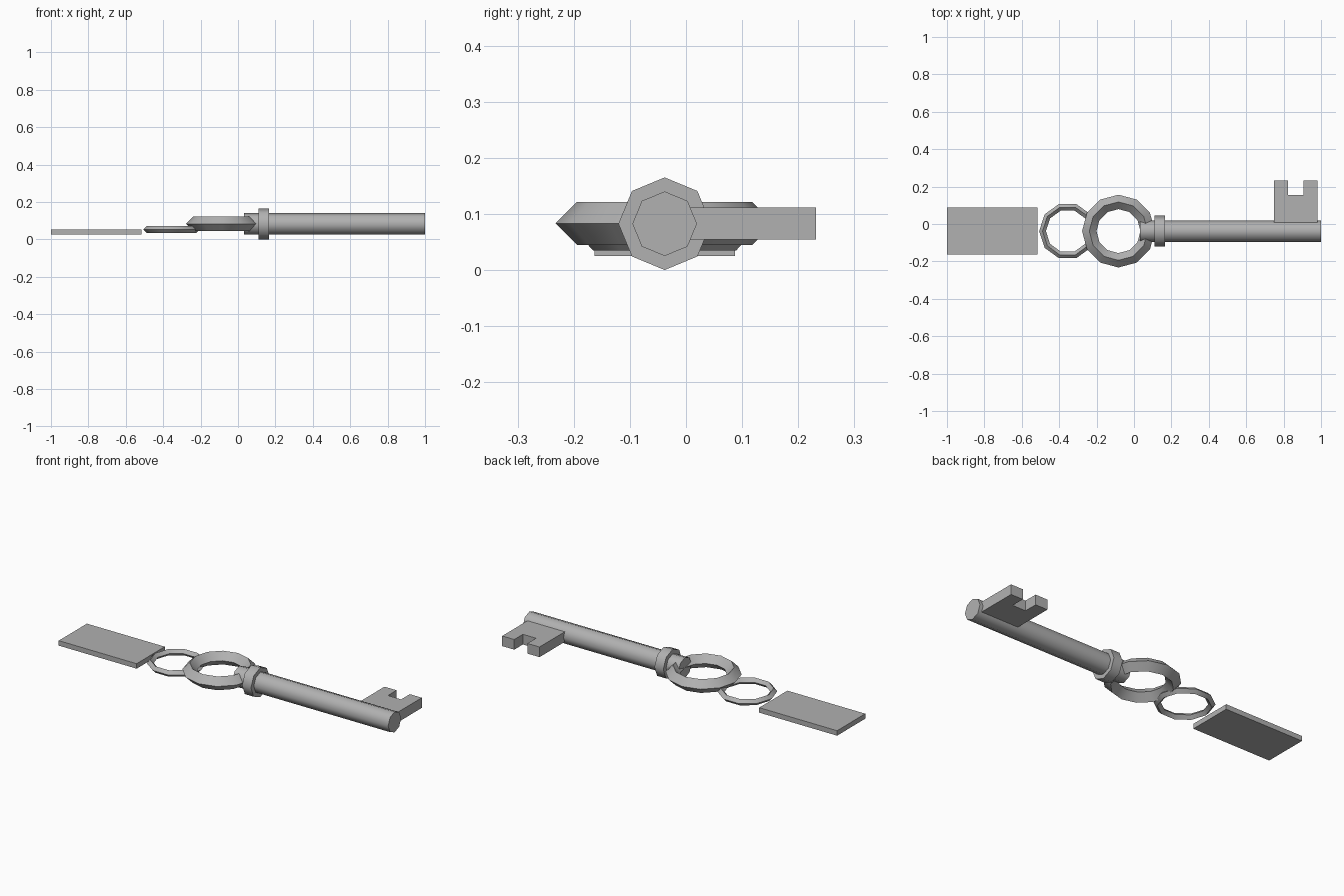
import bpy, bmesh, math

if "Cube" in bpy.data.objects:
    bpy.data.objects.remove(bpy.data.objects["Cube"])

AXIS_Y, AXIS_Z = -0.038, 0.0825

steel = bpy.data.materials.new("steel grey")
steel.diffuse_color = (0.44, 0.44, 0.44, 1)
steel.use_nodes = True
steel.node_tree.nodes["Principled BSDF"].inputs["Base Color"].default_value = steel.diffuse_color


def finish(ob, name, smooth=None):
    ob.name = name
    ob.data.materials.append(steel)
    if smooth:
        bpy.ops.object.shade_smooth_by_angle(angle=math.radians(smooth))


def rod(name, x0, x1, radius):
    """Octagonal rod along x with a corner pointing up, smooth sides."""
    bpy.ops.mesh.primitive_cylinder_add(
        vertices=8, radius=radius, depth=x1 - x0,
        location=((x0 + x1) / 2, AXIS_Y, AXIS_Z), rotation=(0, math.pi / 2, 0))
    finish(bpy.context.object, name, 50)


def ring(name, x, z, major, minor, sides):
    """Ring with a diamond cross-section."""
    bpy.ops.mesh.primitive_torus_add(
        major_radius=major, minor_radius=minor, major_segments=sides,
        minor_segments=4, location=(x, AXIS_Y, z))
    finish(bpy.context.object, name, 30)


def plate(name, outline, z0, z1):
    """Flat outline extruded upwards."""
    bm = bmesh.new()
    face = bm.faces.new([bm.verts.new((x, y, z0)) for x, y in outline])
    top = bmesh.ops.extrude_face_region(bm, geom=[face])["geom"]
    for v in top:
        if isinstance(v, bmesh.types.BMVert):
            v.co.z = z1
    bmesh.ops.recalc_face_normals(bm, faces=bm.faces)
    me = bpy.data.meshes.new(name)
    bm.to_mesh(me)
    bm.free()
    ob = bpy.data.objects.new(name, me)
    bpy.context.collection.objects.link(ob)
    finish(ob, name)


# key: shaft, collar, handle ring
rod("shaft", 0.033, 1.0, 0.0575)
rod("collar", 0.11, 0.165, 0.0825)
ring("handle_ring", -0.083, 0.083, 0.156, 0.0385, 12)

# notched key bit
plate("key_bit", [(0.748, -0.02), (0.98, -0.02), (0.98, 0.232), (0.905, 0.232),
                  (0.905, 0.155), (0.823, 0.155), (0.823, 0.232), (0.748, 0.232)],
      0.054, 0.111)

# key ring and tag
ring("key_ring", -0.355, 0.053, 0.134, 0.018, 10)
plate("tag", [(-1, -0.163), (-0.516, -0.163), (-0.516, 0.087), (-1, 0.087)], 0.025, 0.053)
